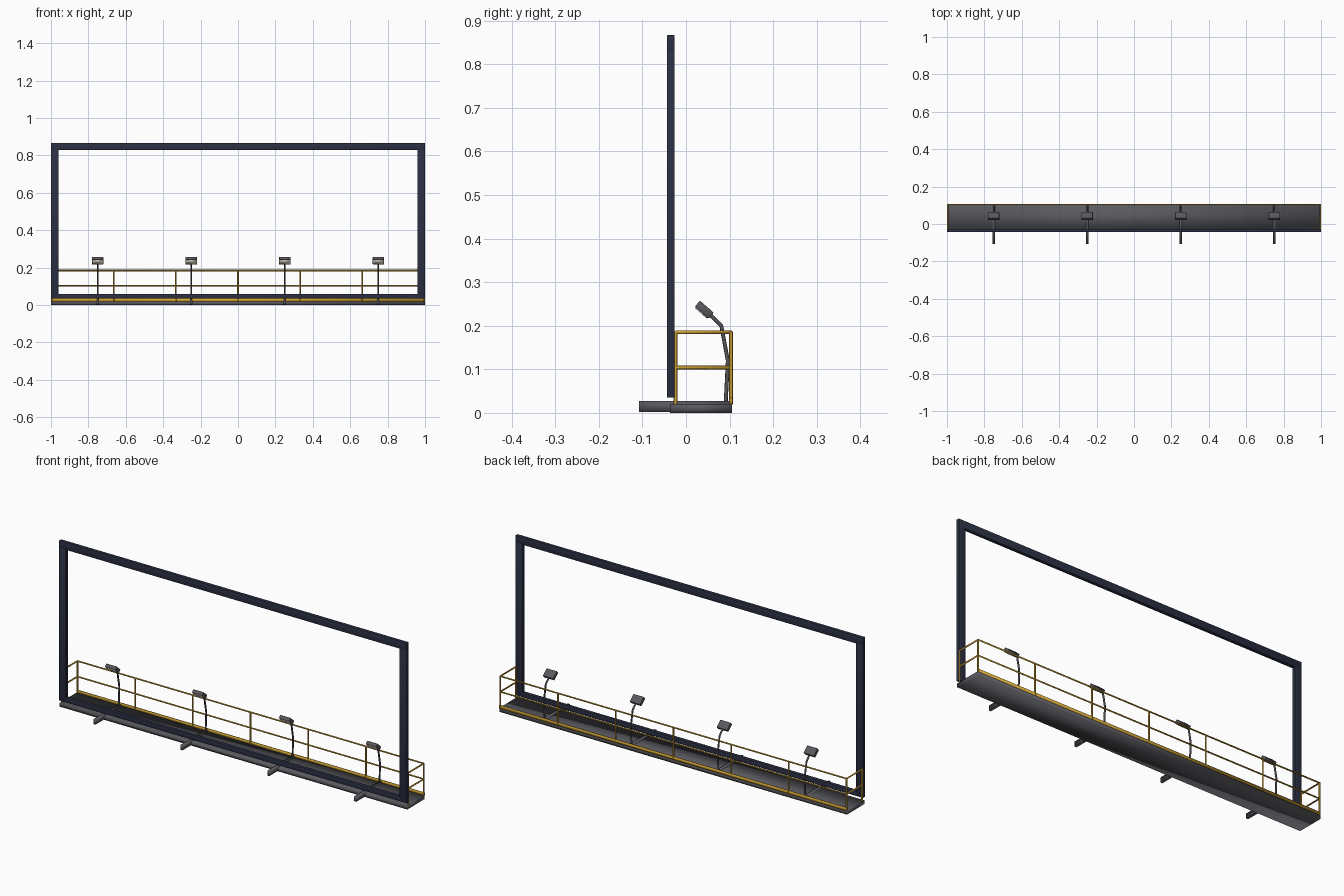
import bpy, bmesh, math
from mathutils import Vector, Matrix

if "Cube" in bpy.data.objects:
    bpy.data.objects.remove(bpy.data.objects["Cube"])


def material(name, rgb):
    m = bpy.data.materials.new(name)
    m.diffuse_color = (*rgb, 1)
    m.use_nodes = True
    m.node_tree.nodes["Principled BSDF"].inputs["Base Color"].default_value = m.diffuse_color
    return m


NAVY = material("navy frame", (0.024, 0.029, 0.056))
GREY = material("steel grey", (0.098, 0.098, 0.112))
YELLOW = material("safety yellow", (0.62, 0.36, 0.035))
LENS = material("warm lens", (0.88, 0.82, 0.66))


def finish(bm, name, mat):
    bmesh.ops.recalc_face_normals(bm, faces=bm.faces)
    for f in bm.faces:
        f.smooth = True
    me = bpy.data.meshes.new(name)
    bm.to_mesh(me)
    bm.free()
    me.materials.append(mat)
    ob = bpy.data.objects.new(name, me)
    bpy.context.collection.objects.link(ob)
    return ob


def box(name, lo, hi, mat, bevel=0.0):
    lo, hi = Vector(lo), Vector(hi)
    bm = bmesh.new()
    bmesh.ops.create_cube(bm, size=1, matrix=Matrix.Translation((lo + hi) / 2)
                          @ Matrix.Diagonal((*(hi - lo), 1)))
    if bevel:
        bmesh.ops.bevel(bm, geom=bm.edges[:], offset=bevel, segments=2, profile=0.5,
                        affect='EDGES')
    return finish(bm, name, mat)


def tube(name, points, radius, mat):
    """Smooth round bar through points, with capped ends."""
    cu = bpy.data.curves.new(name, 'CURVE')
    cu.dimensions = '3D'
    cu.bevel_depth = radius
    cu.bevel_resolution = 2
    cu.use_fill_caps = True
    sp = cu.splines.new('POLY')
    sp.use_smooth = True
    sp.points.add(len(points) - 1)
    for p, co in zip(sp.points, points):
        p.co = (*co, 1)
    cu.materials.append(mat)
    ob = bpy.data.objects.new(name, cu)
    bpy.context.collection.objects.link(ob)
    return ob


# Open sign frame
F0, F1 = -0.044, -0.026
box("frame_top", (-1, F0, 0.828), (1, F1, 0.867), NAVY, 0.002)
box("frame_bottom", (-0.965, F0, 0.035), (0.965, F1, 0.06), NAVY, 0.002)
for s, side in ((-1, "left"), (1, "right")):
    box("frame_" + side, (min(s, s * 0.96), F0, 0.035), (max(s, s * 0.96), F1, 0.832),
        NAVY, 0.002)

# Walkway deck and toe board
box("walkway_deck", (-1, -0.037, 0), (1, 0.106, 0.02), GREY)
box("toe_board", (-1, 0.101, 0.018), (1, 0.1065, 0.034), YELLOW)

# Railing: long rails, end rails and posts
R, YB, YF, XE = 0.0042, 0.1033, -0.024, 0.996
for z, label in ((0.185, "top"), (0.104, "middle")):
    tube(label + "_rail", [(-XE, YF, z), (-XE, YB, z), (XE, YB, z), (XE, YF, z)], R, YELLOW)
for i in range(7):
    x = XE * (i - 3) / 3
    tube("back_post", [(x, YB, 0.02), (x, YB, 0.187)], R, YELLOW)
for x in (-XE, XE):
    tube("end_post", [(x, YF, 0.02), (x, YF, 0.187)], R, YELLOW)

# Four floodlights, each on its own support beam
tilt = Matrix.Rotation(math.radians(-41), 4, 'X')
for x in (-0.75, -0.25, 0.25, 0.75):
    box("support_beam", (x - 0.006, -0.108, 0.002), (x + 0.006, 0.1, 0.027), GREY)
    tube("lamp_arm", [(x, 0.091, 0.02), (x, 0.096, 0.12), (x, 0.081, 0.2), (x, 0.053, 0.228)],
         0.0045, GREY)
    place = Matrix.Translation((x, 0.042, 0.237)) @ tilt
    head = box("lamp_head", (-0.03, -0.021, -0.009), (0.03, 0.021, 0.009), GREY, 0.002)
    lens = box("lamp_lens", (-0.027, -0.018, -0.0115), (0.027, 0.018, -0.008), LENS)
    for ob in (head, lens):
        ob.matrix_world = place
